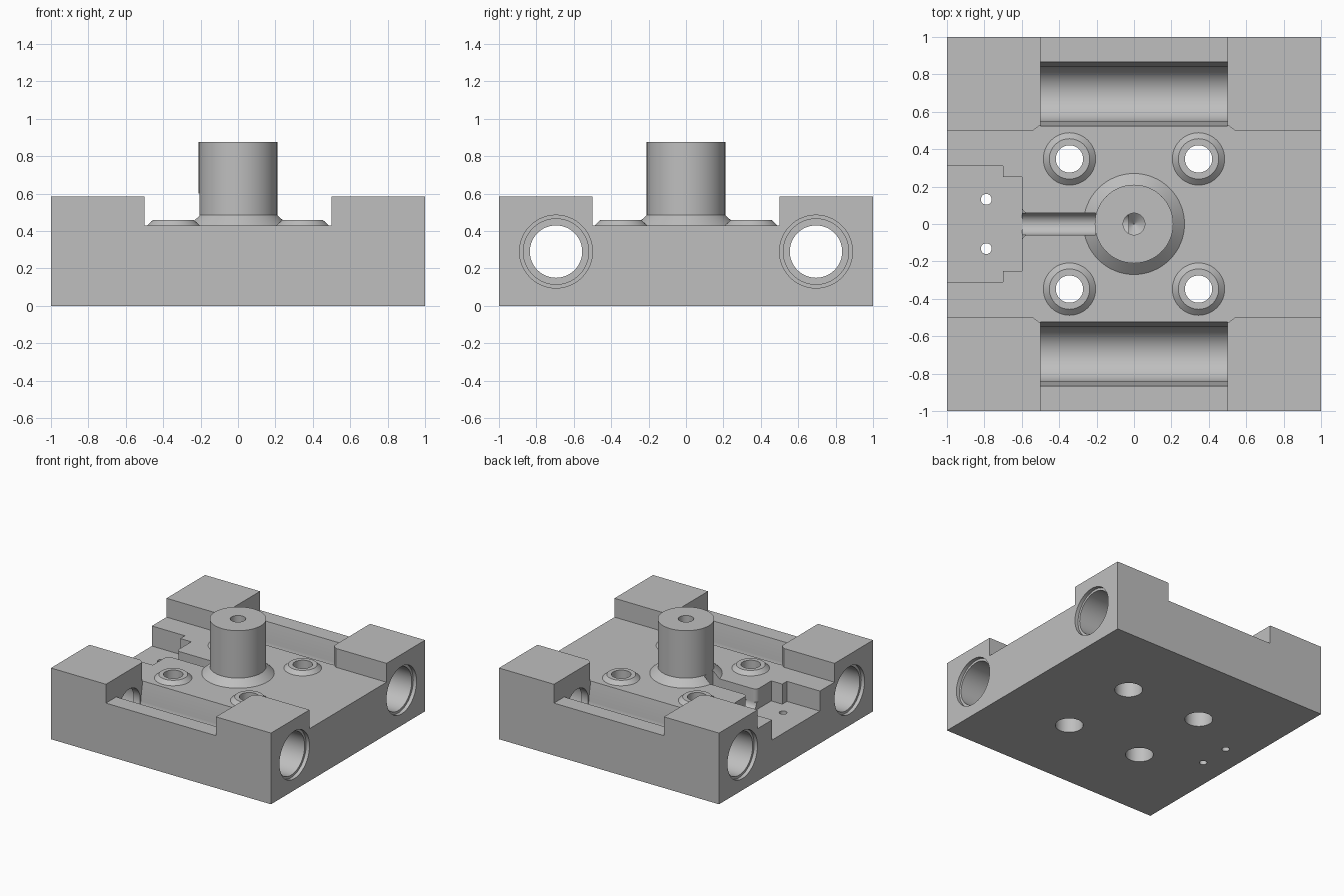
import bpy, bmesh
from math import sin, cos, pi, radians
from mathutils import Matrix, Vector

cube = bpy.data.objects.get("Cube")
if cube:
    bpy.data.objects.remove(cube, do_unlink=True)

metal = bpy.data.materials.new("machined grey")
metal.use_nodes = True
GREY = (0.52, 0.52, 0.52, 1)
metal.diffuse_color = GREY
metal.node_tree.nodes["Principled BSDF"].inputs["Base Color"].default_value = GREY

ALONG_X = Matrix.Rotation(pi / 2, 4, 'Y')
TOP = 0.43       # deck height
BORE_Y, BORE_Z = 0.695, 0.29


def finish(name, bm, matrix=None):
    bmesh.ops.recalc_face_normals(bm, faces=bm.faces)
    if matrix:
        bm.transform(matrix)
    mesh = bpy.data.meshes.new(name)
    bm.to_mesh(mesh)
    bm.free()
    mesh.materials.append(metal)
    obj = bpy.data.objects.new(name, mesh)
    bpy.context.collection.objects.link(obj)
    return obj


def prism(name, outline, low, high, matrix=None):
    """Extrude a flat outline from low to high."""
    bm = bmesh.new()
    face = bm.faces.new([bm.verts.new((x, y, low)) for x, y in outline])
    moved = bmesh.ops.extrude_face_region(bm, geom=[face])["geom"]
    verts = [v for v in moved if isinstance(v, bmesh.types.BMVert)]
    bmesh.ops.translate(bm, verts=verts, vec=(0, 0, high - low))
    return finish(name, bm, matrix)


def lathe(name, profile, at=(0, 0, 0), turn=None, sides=64):
    """Solid of revolution from (radius, height) points."""
    bm = bmesh.new()
    rings = [[bm.verts.new((r * cos(2 * pi * i / sides), r * sin(2 * pi * i / sides), z))
              for i in range(sides)] for r, z in profile]
    for a, b in zip(rings, rings[1:]):
        for i in range(sides):
            j = (i + 1) % sides
            bm.faces.new((a[i], a[j], b[j], b[i]))
    bm.faces.new(rings[0])
    bm.faces.new(rings[-1])
    return finish(name, bm, Matrix.Translation(at) @ (turn or Matrix()))


def mirrored(half):
    """Close an outline by mirroring it over the x axis."""
    return half + [(x, -y) for x, y in reversed(half)]


def combine(tool, operation='DIFFERENCE'):
    tool.hide_render = True
    mod = body.modifiers.new(tool.name, 'BOOLEAN')
    mod.operation, mod.solver, mod.object = operation, 'EXACT', tool
    bpy.context.view_layer.objects.active = body
    bpy.ops.object.modifier_apply(modifier=mod.name)
    bpy.data.objects.remove(tool, do_unlink=True)


# Block with a cross-shaped recess that leaves four corner towers
body = prism("machined_block", mirrored([(-1, 1), (1, 1)]), 0, 0.585)
arm = [(0.5, 1.2), (0.5, 0.53), (0.54, 0.5), (1.2, 0.5)]
right = mirrored(arm)
cross = right + [(-x, y) for x, y in reversed(right)]
combine(prism("cross_recess", cross, TOP, 0.8))

# Central post with a flared foot
combine(lathe("centre_post", [(0.27, 0.36), (0.27, TOP), (0.21, 0.485), (0.21, 0.875)]), 'UNION')

# Screw bosses with through holes, counterbored from below
for sx in (-1, 1):
    for sy in (-1, 1):
        at = (sx * 0.345, sy * 0.348, 0)
        combine(lathe("screw_boss", [(0.14, 0.36), (0.14, TOP), (0.108, 0.46)], at, sides=48), 'UNION')
        combine(lathe("screw_hole", [(0.105, -0.1), (0.105, 0.12), (0.073, 0.12), (0.073, 0.6)],
                      at, sides=48))

# Rail troughs and stepped bores along x
arc = [(0.148 * cos(radians(a)), 0.148 * sin(radians(a))) for a in range(180, 361, 6)]
trough = [(BORE_Y + y, BORE_Z + z) for y, z in [(-0.175, 0.16)] + arc + [(0.175, 0.16)]]
yz_to_x = Matrix(((0, 0, 1, 0), (1, 0, 0, 0), (0, 1, 0, 0), (0, 0, 0, 1)))
steps = [(0.14, 0.4), (0.14, 0.56), (0.175, 0.56), (0.175, 0.97), (0.195, 0.97), (0.195, 1.1)]
for sy in (-1, 1):
    outline = [(sy * BORE_Y + y - BORE_Y, z) for y, z in trough]
    combine(prism("rail_trough", outline, -0.5, 0.5, yz_to_x))
    for turn in (ALONG_X, ALONG_X.inverted()):
        combine(lathe("rail_bore", steps, (0, sy * BORE_Y, BORE_Z), turn))

# Stepped pocket on the right side, with pin holes
FLOOR = 0.265
combine(prism("side_pocket", mirrored([(-1.1, 0.31), (-0.7, 0.31), (-0.7, 0.25), (-0.6, 0.25)]),
              FLOOR, 0.7))
for sy in (-1, 1):
    combine(lathe("pin_hole", [(0.029, -0.1), (0.029, 0.5)], (-0.79, sy * 0.132, 0), sides=24))

# Round-bottomed channel with a flared mouth, leading to the post bore
R = 0.058
flare = [(-0.565 - 0.035 * sin(radians(a)), R + 0.035 * (1 - cos(radians(a))))
         for a in range(90, -1, -15)]
combine(prism("channel_slot", mirrored([(-0.65, 0.093)] + flare + [(-0.207, R)]),
              FLOOR + R, 0.6))
combine(lathe("channel_drill", [(R, -0.65), (R, -0.03)], (0, 0, FLOOR + R + 0.002), ALONG_X, 48))
combine(lathe("post_bore", [(0.003, 0.28), (R, 0.33), (R, 1)], sides=48))

# Crisp edges, smooth rounds
bpy.ops.object.select_all(action='DESELECT')
body.select_set(True)
bpy.context.view_layer.objects.active = body
bpy.ops.object.shade_smooth_by_angle(angle=radians(25))
